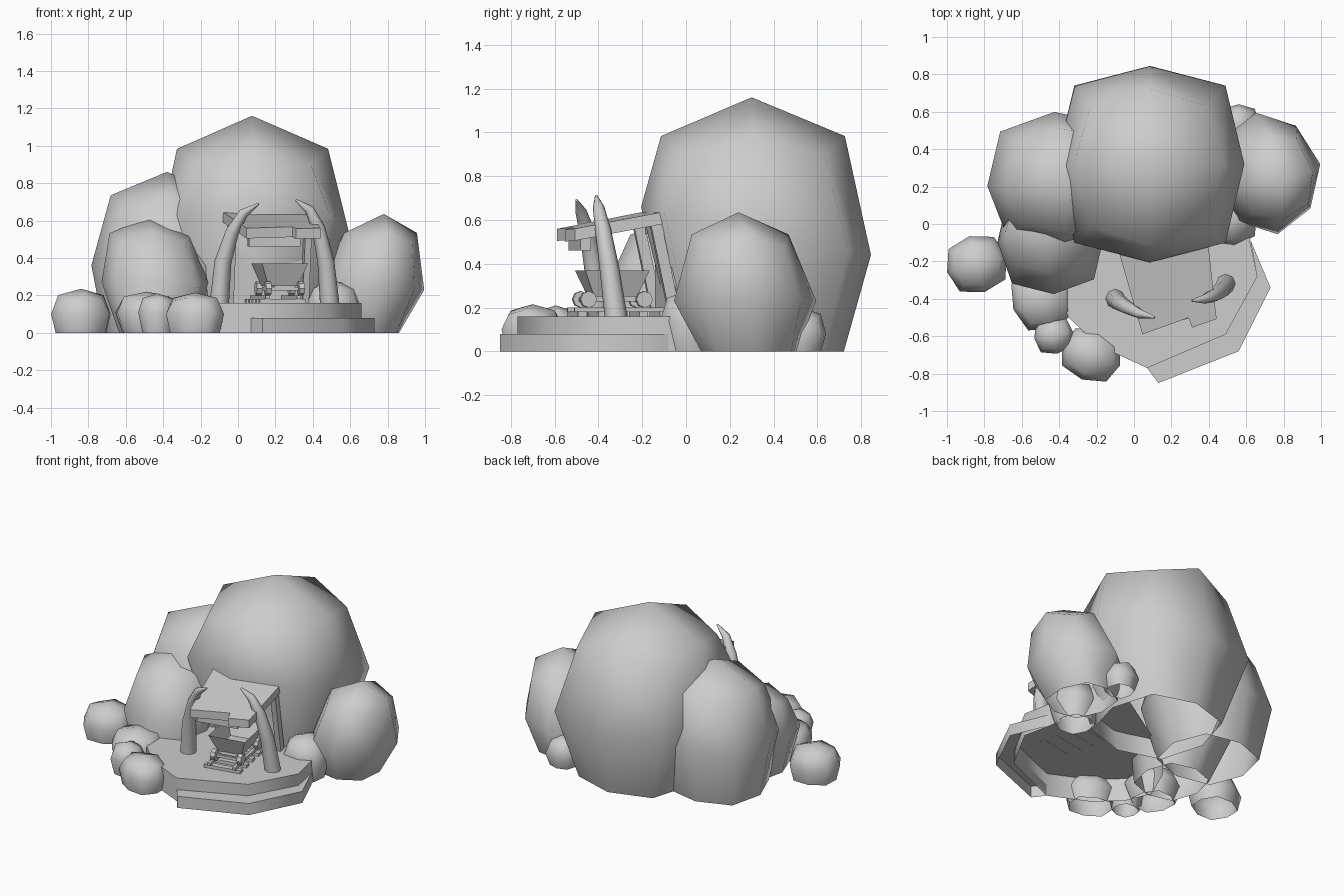
import bpy, bmesh, math
from mathutils import Matrix, Vector

if "Cube" in bpy.data.objects:
    bpy.data.objects.remove(bpy.data.objects["Cube"])

stone = bpy.data.materials.new("plain grey")
stone.use_nodes = True
GREY = (0.61, 0.61, 0.61, 1)
stone.diffuse_color = GREY
stone.node_tree.nodes["Principled BSDF"].inputs["Base Color"].default_value = GREY


def finish(name, bm, smooth=False, matrix=None):
    bmesh.ops.recalc_face_normals(bm, faces=bm.faces)
    for f in bm.faces:
        f.smooth = smooth
    if matrix:
        bm.transform(matrix)
    mesh = bpy.data.meshes.new(name)
    bm.to_mesh(mesh)
    bm.free()
    mesh.materials.append(stone)
    ob = bpy.data.objects.new(name, mesh)
    bpy.context.collection.objects.link(ob)
    return ob


def soften(ob):
    bpy.context.view_layer.objects.active = ob
    ob.select_set(True)
    bpy.ops.object.shade_smooth_by_angle(angle=math.radians(50))
    ob.select_set(False)


def rock(name, x, y, rx, ry, mid, top, turn=0, edge=0.78, foot=0.78, lean=(0, 0), ring=0.75, tilt=0):
    """Rounded, open-bottomed boulder from a once-divided cube."""
    bm = bmesh.new()
    bmesh.ops.create_cube(bm, size=2)
    bmesh.ops.subdivide_edges(bm, edges=bm.edges[:], cuts=1, use_grid_fill=True)
    bmesh.ops.delete(bm, geom=[f for f in bm.faces if f.normal.z < -0.9], context="FACES")
    spin = Matrix.Rotation(math.radians(turn), 3, "Z")
    for v in bm.verts:
        corners = sum(abs(c) > 0.5 for c in v.co)
        k = (1, edge, edge * 0.77)[corners - 1]
        if v.co.z > 0.5:
            z = mid + (top - mid) * (1, ring, ring * 0.8)[corners - 1]
        elif v.co.z > -0.5:
            z = mid
        else:
            z, k = 0, k * foot / edge
        up = (z - mid) / (top - mid)
        if z == mid:
            z -= tilt * v.co.y * k
        flat = spin @ Vector((v.co.x * rx * k, v.co.y * ry * k, 0))
        v.co = (x + flat.x + lean[0] * up, y + flat.y + lean[1] * up, z)
    finish(name, bm, True)


def prism(name, points, low, high):
    bm = bmesh.new()
    base = bm.faces.new([bm.verts.new((px, py, low)) for px, py in points])
    out = bmesh.ops.extrude_face_region(bm, geom=[base])
    for v in out["geom"]:
        if isinstance(v, bmesh.types.BMVert):
            v.co.z = high
    return finish(name, bm)


def shell(name, points, high, back):
    """Hollow slab: a top face with walls only in front of the line y = back."""
    bm = bmesh.new()
    upper = [bm.verts.new((px, py, high)) for px, py in points]
    bm.faces.new(upper)
    lower = [bm.verts.new((px, py, 0)) for px, py in points]
    for i in range(len(points)):
        j = (i + 1) % len(points)
        if (points[i][1] + points[j][1]) / 2 < back:
            bm.faces.new((upper[i], lower[i], lower[j], upper[j]))
    bmesh.ops.delete(bm, geom=[v for v in lower if not v.link_faces], context="VERTS")
    soften(finish(name, bm))


def box(name, centre, size, matrix, tilt=0):
    bm = bmesh.new()
    bmesh.ops.create_cube(bm, size=1)
    bm.transform(Matrix.Translation(centre) @ Matrix.Rotation(tilt, 4, "X") @ Matrix.Diagonal((*size, 1)))
    return finish(name, bm, False, matrix)


# Boulders
rock("main_boulder", 0.085, 0.32, 0.505, 0.525, 0.55, 1.16, 0, 0.8, 0.73, (-0.01, -0.02), 0.71, 0.11)
rock("back_right_boulder", -0.4, 0.23, 0.385, 0.37, 0.36, 0.86, 4, 0.77, 0.78, (0.02, 0))
rock("middle_right_boulder", -0.445, -0.08, 0.285, 0.295, 0.27, 0.62, 3, 0.77, 0.75, (-0.03, 0.07))
rock("left_boulder", 0.71, 0.27, 0.29, 0.33, 0.23, 0.635, 10, 0.68, 0.67, (0.07, -0.03))
rock("small_left_boulder", 0.51, 0.03, 0.15, 0.15, 0.14, 0.28, 10)
rock("small_back_boulder", 0.56, 0.53, 0.11, 0.11, 0.08, 0.2)
rock("loose_rock", -0.84, -0.215, 0.165, 0.155, 0.1, 0.235, 15, 0.76, 0.85)
rock("edge_rock_back", -0.49, -0.4, 0.165, 0.17, 0.11, 0.22, 20)
rock("edge_rock_middle", -0.43, -0.595, 0.105, 0.1, 0.11, 0.21, 10)
rock("edge_rock_front", -0.23, -0.7, 0.165, 0.14, 0.1, 0.215, -20, 0.76, 0.85)

# Hollow stone deck running back under the boulders, and its lower step
shell("deck", [(0.6, 0), (0.66, -0.28), (0.49, -0.59), (0.07, -0.77), (-0.19, -0.65), (-0.35, -0.5),
               (-0.42, -0.33), (-0.32, -0.1), (0.24, 0.25), (0.38, 0.24)], 0.16, -0.12)
shell("step", [(0.62, -0.08), (0.73, -0.34), (0.56, -0.68), (0.13, -0.85), (0.07, -0.77),
               (0.49, -0.59), (0.66, -0.28)], 0.08, 0)

# Tunnel frame: local origin at the cart, running along local y
site = Matrix.Translation((0.205, -0.34, 0)) @ Matrix.Rotation(math.radians(11), 4, "Z")

# Sloping plank roof, wider at the back
roof = prism("roof", [(-0.245, 0.25), (0.235, 0.22), (0.2, -0.21), (0.063, -0.23),
                      (0.054, -0.175), (-0.205, -0.215)], 0, 0.055)
for v in roof.data.vertices:
    v.co.z += 0.545 + 0.19 * v.co.y
roof.data.transform(site)
box("front_beam", (-0.04, -0.14, 0.49), (0.28, 0.05, 0.06), site)
box("back_beam", (0, 0.22, 0.56), (0.44, 0.05, 0.05), site)
box("tunnel_back", (0, 0.25, 0.37), (0.4, 0.02, 0.42), site)
for side, s in (("right", -1), ("left", 1)):
    box(side + "_back_post", (s * 0.205, 0.21, 0.37), (0.035, 0.05, 0.44), site, math.radians(12))
    box(side + "_rail", (s * 0.085, 0.03, 0.19), (0.02, 0.44, 0.02), site)
for i in range(5):
    box("sleeper", (0, -0.16 + i * 0.095, 0.17), (0.25, 0.04, 0.022), site)

# Mine cart: flared open tub on a small chassis
cart = site @ Matrix.Translation((0.018, 0, 0))
bm = bmesh.new()
bmesh.ops.create_cube(bm, size=1)
for v in bm.verts:
    wide = v.co.z > 0
    v.co = (v.co.x * (0.25 if wide else 0.16), v.co.y * (0.3 if wide else 0.2), 0.37 if wide else 0.25)
top = [f for f in bm.faces if f.calc_center_median().z > 0.36]
bmesh.ops.inset_region(bm, faces=top, thickness=0.015)
for v in top[0].verts:
    v.co = (v.co.x * 0.75, v.co.y * 0.75, 0.27)
finish("cart_tub", bm, False, cart)
box("cart_chassis", (0, 0, 0.24), (0.11, 0.27, 0.025), cart)
for y in (-0.13, 0.13):
    box("axle", (0, y, 0.235), (0.2, 0.02, 0.02), cart)
    for s in (-1, 1):
        bm = bmesh.new()
        bmesh.ops.create_cone(bm, segments=8, radius1=0.038, radius2=0.038, depth=0.03, cap_ends=True)
        bm.transform(Matrix.Translation((s * 0.09, y, 0.237)) @ Matrix.Rotation(math.pi / 2, 4, "Y"))
        finish("cart_wheel", bm, False, cart)


# Curved tusks flanking the entrance
def tusk(name, path):
    bm = bmesh.new()
    rings, n = [], 8
    radii = (0.052, 0.045, 0.036, 0.026, 0.006)
    pts = [Vector(p) for p in path]
    for i, (p, r) in enumerate(zip(pts, radii)):
        along = pts[min(i + 1, 4)] - pts[max(i - 1, 0)]
        turn = Vector((0, 0, 1)).rotation_difference(along)
        if i == 0:
            turn.identity()
        rings.append([bm.verts.new(p + turn @ Vector((r * math.cos(a), r * math.sin(a), 0)))
                      for a in (2 * math.pi * k / n for k in range(n))])
    for a, b in zip(rings, rings[1:]):
        for k in range(n):
            bm.faces.new((a[k], a[(k + 1) % n], b[(k + 1) % n], b[k]))
    bm.faces.new(rings[-1])
    bm.faces.new(rings[0])
    soften(finish(name, bm))


tusk("right_tusk", [(-0.1, -0.4, 0.16), (-0.08, -0.42, 0.38), (-0.03, -0.45, 0.54),
                    (0.03, -0.48, 0.64), (0.11, -0.5, 0.69)])
tusk("left_tusk", [(0.49, -0.32, 0.16), (0.47, -0.35, 0.38), (0.43, -0.38, 0.56),
                   (0.38, -0.4, 0.66), (0.31, -0.41, 0.71)])
